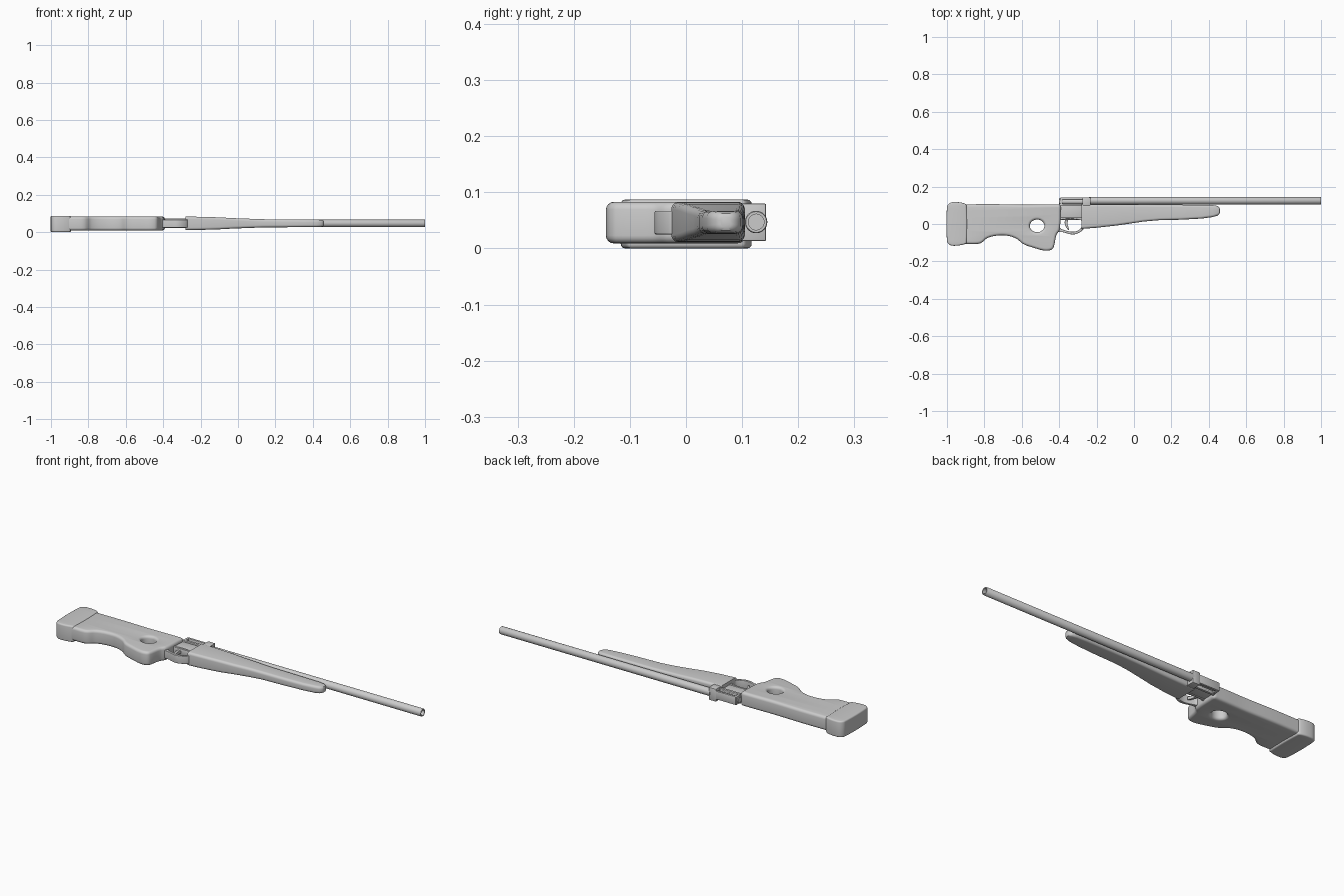
import bpy, bmesh, math
from mathutils import Vector

if "Cube" in bpy.data.objects:
    bpy.data.objects.remove(bpy.data.objects["Cube"])

ZC = 0.046  # mid plane of the whole model


def finish(name, mesh, angle=40):
    ob = bpy.data.objects.new(name, mesh)
    bpy.context.scene.collection.objects.link(ob)
    bpy.ops.object.select_all(action='DESELECT')
    ob.select_set(True)
    bpy.context.view_layer.objects.active = ob
    bpy.ops.object.shade_smooth_by_angle(angle=math.radians(angle))
    return ob


def smooth(pts, steps=6):
    """Closed smooth outline; a third value of 1 marks a sharp corner."""
    P = [Vector(p[:2]) for p in pts]
    n, out = len(P), []
    for i in range(n):
        a, b = P[i], P[(i + 1) % n]
        L = (b - a).length
        d = (b - a).normalized()
        ta = d if len(pts[i]) > 2 else (b - P[i - 1]).normalized()
        tb = d if len(pts[(i + 1) % n]) > 2 else (P[(i + 2) % n] - a).normalized()
        for k in range(steps):
            t = k / steps
            out.append(a * (2*t**3 - 3*t**2 + 1) + ta * L * (t**3 - 2*t**2 + t)
                       + b * (3*t**2 - 2*t**3) + tb * L * (t**3 - t**2))
    return out


def ellipse(cx, cy, rx, ry, n=32):
    return [Vector((cx + rx * math.cos(2*math.pi*i/n), cy + ry * math.sin(2*math.pi*i/n)))
            for i in range(n)]


def plate(name, outlines, half, bevel, z=ZC):
    """Filled outlines (inner ones are holes) with rounded edges."""
    cu = bpy.data.curves.new(name, 'CURVE')
    cu.dimensions, cu.fill_mode = '2D', 'BOTH'
    cu.extrude, cu.bevel_depth, cu.offset = half - bevel, bevel, -bevel
    cu.bevel_resolution = 3
    for pts in outlines:
        sp = cu.splines.new('POLY')
        sp.points.add(len(pts) - 1)
        for q, p in zip(sp.points, pts):
            q.co = (p.x, p.y, z, 1)
        sp.use_cyclic_u = True
    tmp = bpy.data.objects.new(name + "_curve", cu)
    bpy.context.scene.collection.objects.link(tmp)
    # 2D curves flatten z, so the height is applied to the mesh
    dg = bpy.context.evaluated_depsgraph_get()
    me = bpy.data.meshes.new_from_object(tmp.evaluated_get(dg))
    bpy.data.objects.remove(tmp)
    bm = bmesh.new()
    bm.from_mesh(me)
    bmesh.ops.remove_doubles(bm, verts=bm.verts, dist=1e-5)
    zs = [v.co.z for v in bm.verts]
    mid = (min(zs) + max(zs)) / 2
    for v in bm.verts:
        v.co.z += z - mid
    bmesh.ops.recalc_face_normals(bm, faces=bm.faces)
    bm.to_mesh(me)
    bm.free()
    return finish(name, me)


def skin(name, rings, angle=40):
    """Join rings of points into a closed surface."""
    bm = bmesh.new()
    R = [[bm.verts.new(p) for p in r] for r in rings]
    n = len(R[0])
    for a, b in zip(R, R[1:]):
        for i in range(n):
            bm.faces.new((a[i], a[(i+1) % n], b[(i+1) % n], b[i]))
    bm.faces.new(R[0])
    bm.faces.new(R[-1])
    bmesh.ops.recalc_face_normals(bm, faces=bm.faces)
    me = bpy.data.meshes.new(name)
    bm.to_mesh(me)
    bm.free()
    return finish(name, me, angle)


def lathe(name, y, profile, n=32):
    return skin(name, [[(x, y + r * math.cos(2*math.pi*i/n), ZC + 0.001 + r * math.sin(2*math.pi*i/n))
                        for i in range(n)] for x, r in profile])


def box(name, x0, x1, y0, y1, z0, z1, bevel=0.003):
    bm = bmesh.new()
    bmesh.ops.create_cube(bm, size=1)
    for v in bm.verts:
        v.co = ((x0+x1)/2 + v.co.x*(x1-x0), (y0+y1)/2 + v.co.y*(y1-y0), (z0+z1)/2 + v.co.z*(z1-z0))
    bmesh.ops.bevel(bm, geom=bm.edges[:], offset=bevel, segments=2, profile=0.5, affect='EDGES')
    me = bpy.data.meshes.new(name)
    bm.to_mesh(me)
    bm.free()
    return finish(name, me)


# butt pad
plate("butt_pad", [smooth([(-1, 0.09), (-0.985, 0.112), (-0.95, 0.117), (-0.91, 0.111), (-0.896, 0.1),
                           (-0.896, -0.1), (-0.91, -0.109), (-0.95, -0.116), (-0.985, -0.112),
                           (-1, -0.09)])], 0.0435, 0.008, 0.0435)

# rear stock with thumb hole
plate("rear_stock", [smooth([(-0.91, 0.105, 1), (-0.75, 0.106), (-0.58, 0.103), (-0.42, 0.105),
                             (-0.395, 0.1), (-0.392, 0.07), (-0.398, -0.03), (-0.415, -0.06),
                             (-0.43, -0.125), (-0.445, -0.139), (-0.48, -0.142), (-0.54, -0.126),
                             (-0.59, -0.108), (-0.63, -0.078), (-0.68, -0.062), (-0.74, -0.063),
                             (-0.785, -0.076), (-0.815, -0.1), (-0.84, -0.107), (-0.91, -0.107, 1)]),
                     ellipse(-0.518, -0.01, 0.039, 0.034)], 0.037, 0.014)

# fore stock, lofted along its length: x, lower y, upper y, half width
stations = [(-0.28, -0.026, 0.105, 0.036), (-0.2, -0.02, 0.105, 0.035), (-0.1, -0.009, 0.105, 0.032),
            (-0.03, 0.001, 0.104, 0.028), (0.05, 0.013, 0.104, 0.025), (0.13, 0.02, 0.103, 0.022),
            (0.25, 0.023, 0.103, 0.021), (0.36, 0.029, 0.102, 0.02), (0.42, 0.037, 0.101, 0.02),
            (0.445, 0.044, 0.097, 0.0185), (0.457, 0.054, 0.088, 0.015), (0.46, 0.062, 0.08, 0.01)]


def rounded(x, y0, y1, h):
    r, ring = min(0.013, h * 0.7, (y1 - y0) * 0.4), []
    for q, (sy, sz) in enumerate([(1, 1), (-1, 1), (-1, -1), (1, -1)]):
        cy = (y1 - r) if sy > 0 else (y0 + r)
        for k in range(6):
            a = math.pi / 2 * (q + k / 5)
            ring.append((x, cy + r * math.cos(a), ZC + 0.001 + sz * (h - r) + r * math.sin(a)))
    return ring


skin("fore_stock", [rounded(*s) for s in stations])

# barrel with open bore, and bolt behind it
lathe("barrel", 0.125, [(-0.24, 0.02), (0.998, 0.02), (1, 0.0185), (1, 0.014), (0.93, 0.014)])
lathe("bolt", 0.12, [(-0.4, 0.015), (-0.25, 0.015)], 24)

# receiver
box("receiver_body", -0.4, -0.27, 0.022, 0.108, 0.03, 0.064)
box("receiver_front_block", -0.276, -0.233, 0.095, 0.143, 0.013, 0.08)
box("receiver_top_rail", -0.392, -0.27, 0.13, 0.142, 0.026, 0.07, 0.002)
box("receiver_rear_block", -0.395, -0.382, 0.095, 0.14, 0.026, 0.07, 0.002)
for i, z in enumerate((0.0265, 0.0675)):
    box(f"receiver_side_rail_{i + 1}", -0.395, -0.27, 0.095, 0.108, z - 0.005, z + 0.005, 0.002)

# trigger guard and trigger
plate("trigger_guard", [smooth([(-0.412, 0.035, 1), (-0.412, -0.035), (-0.375, -0.045), (-0.33, -0.056),
                                (-0.295, -0.047), (-0.268, -0.022), (-0.266, 0.035, 1)]),
                        smooth([(-0.398, 0.02), (-0.398, -0.018), (-0.37, -0.033), (-0.33, -0.041),
                                (-0.298, -0.034), (-0.279, -0.012), (-0.283, 0.02)])], 0.021, 0.003)
plate("trigger", [smooth([(-0.368, 0.03, 1), (-0.37, 0.0), (-0.352, -0.032), (-0.346, -0.03),
                          (-0.356, 0.0), (-0.35, 0.03, 1)])], 0.008, 0.002)
